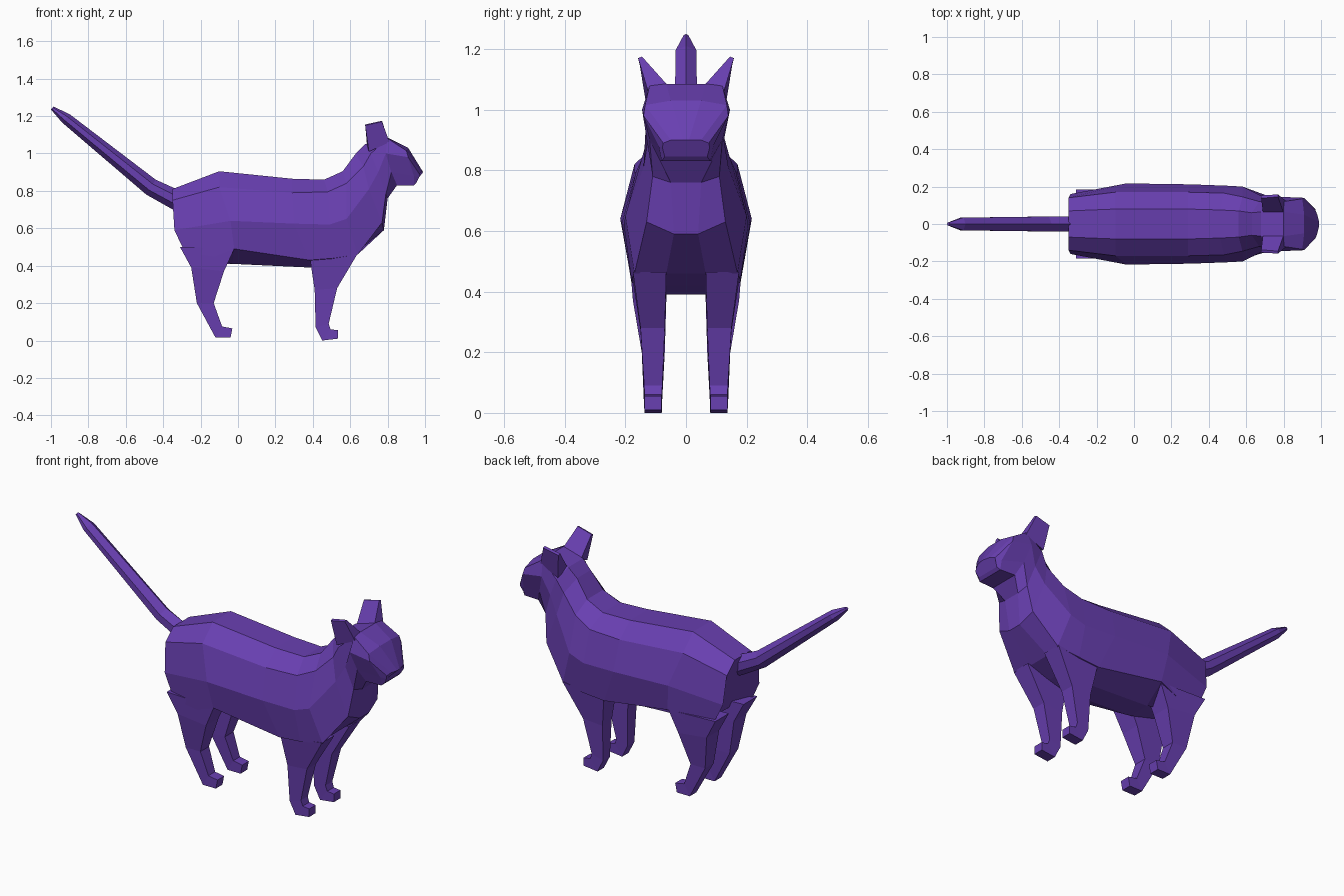
import bpy
import bmesh

# Remove the default cube only
default_cube = bpy.data.objects.get("Cube")
if default_cube:
    bpy.data.objects.remove(default_cube, do_unlink=True)

# Single fur colour
fur = bpy.data.materials.new("purple fur")
fur_colour = (0.14, 0.05, 0.44, 1)
fur.diffuse_color = fur_colour
fur.use_nodes = True
for node in fur.node_tree.nodes:
    if node.type == "BSDF_PRINCIPLED":
        node.inputs["Base Color"].default_value = fur_colour
        node.inputs["Roughness"].default_value = 0.8


def loft(name, rings):
    """Skin a list of equal-length closed rings and cap both ends."""
    bm = bmesh.new()
    loops = [[bm.verts.new(point) for point in ring] for ring in rings]
    count = len(loops[0])
    for near, far in zip(loops, loops[1:]):
        for i in range(count):
            j = (i + 1) % count
            bm.faces.new((near[i], near[j], far[j], far[i]))
    bm.faces.new(loops[0])
    bm.faces.new(reversed(loops[-1]))
    bmesh.ops.recalc_face_normals(bm, faces=bm.faces)
    mesh = bpy.data.meshes.new(name)
    bm.to_mesh(mesh)
    bm.free()
    mesh.materials.append(fur)
    part = bpy.data.objects.new(name, mesh)
    bpy.context.collection.objects.link(part)
    return part


def mirrored(half_ring):
    """Complete a half section running from the spine to the belly."""
    return half_ring + [(x, -y, z) for x, y, z in reversed(half_ring)]


def both_sides(name, rings):
    """Make a matching part on each side of the body."""
    for label, side in (("near", -1), ("far", 1)):
        loft(f"{label}_{name}", [[(x, side * y, z) for x, y, z in ring] for ring in rings])


def leg(name, sections):
    """Each section: rear point, front point, inner and outer offset."""
    rings = []
    for (rear_x, rear_z), (front_x, front_z), inner, outer in sections:
        rings.append([
            (rear_x, inner, rear_z), (front_x, inner, front_z),
            (front_x, outer, front_z), (rear_x, outer, rear_z),
        ])
    both_sides(name, rings)


# Torso half sections: back edge, upper flank, middle, lower flank, belly
rump = [(-.35, .07, .81), (-.35, .14, .75), (-.34, .16, .59), (-.25, .17, .4), (-.22, .065, .46)]
hip = [(-.1, .08, .905), (-.1, .17, .82), (-.04, .217, .64), (-.02, .19, .49), (-.03, .065, .41)]
ribs = [(.29, .08, .865), (.29, .17, .79), (.3, .212, .625), (.38, .18, .43), (.39, .065, .39)]
withers = [(.46, .075, .86), (.48, .165, .795), (.49, .205, .62), (.51, .18, .44), (.5, .065, .42)]
shoulder = [(.56, .07, .905), (.58, .145, .84), (.58, .2, .65), (.64, .17, .46), (.62, .065, .46)]
chest = [(.63, .06, 1), (.67, .12, .93), (.7, .14, .81), (.77, .13, .63), (.78, .04, .59)]
loft("torso", [mirrored(s) for s in (rump, hip, ribs, withers, shoulder, chest)])

# Neck and head sections, from the chest to the nose
nape = [(.68, .065, 1.05), (.71, .13, 1), (.75, .125, .9), (.79, .11, .78), (.8, .05, .76)]
cheeks = [(.8, .065, 1.085), (.8, .12, 1.08), (.79, .145, 1), (.82, .12, .9), (.85, .085, .83)]
brow = [(.91, .05, 1.03), (.9, .135, 1.015), (.91, .14, .98), (.94, .09, .88), (.94, .08, .83)]
nose = [(.99, .01, .9), (.98, .05, .9), (.97, .075, .89), (.97, .078, .875), (.955, .07, .845)]
loft("neck_and_head", [mirrored(s) for s in (chest, nape, cheeks, brow, nose)])

# Ears narrow to a thin upright edge
both_sides("ear", [
    [(.69, .055, 1.04), (.8, .06, 1.08), (.81, .125, 1.06), (.7, .13, 1.01)],
    [(.68, .138, 1.155), (.77, .145, 1.175), (.77, .158, 1.17), (.68, .153, 1.15)],
])

# Legs with bent ankles and small square paws
leg("hind_leg", [
    ((-.31, .5), (-.02, .49), .065, .185),
    ((-.25, .39), (-.075, .37), .065, .175),
    ((-.22, .2), (-.13, .2), .07, .146),
    ((-.12, .015), (-.085, .075), .08, .138),
    ((-.04, .015), (-.03, .065), .08, .138),
])
leg("front_leg", [
    ((.385, .435), (.64, .465), .065, .175),
    ((.41, .27), (.53, .28), .07, .15),
    ((.415, .07), (.485, .09), .078, .138),
    ((.45, 0), (.495, .06), .08, .137),
    ((.535, .01), (.535, .055), .08, .137),
])

# Tail: ridged sections given by top point, bottom point and half width
tail = []
for (top_x, top_z), (low_x, low_z), width in (
    ((-.33, .81), (-.33, .69), .04),
    ((-.44, .86), (-.49, .78), .04),
    ((-.9, 1.21), (-.94, 1.165), .034),
    ((-.985, 1.25), (-1, 1.235), .008),
):
    section = [
        (top_x + (low_x - top_x) * t, width * spread, top_z + (low_z - top_z) * t)
        for t, spread in ((0, 0), (.3, 1), (.7, 1), (1, 0), (.7, -1), (.3, -1))
    ]
    tail.append(section)
loft("tail", tail)
